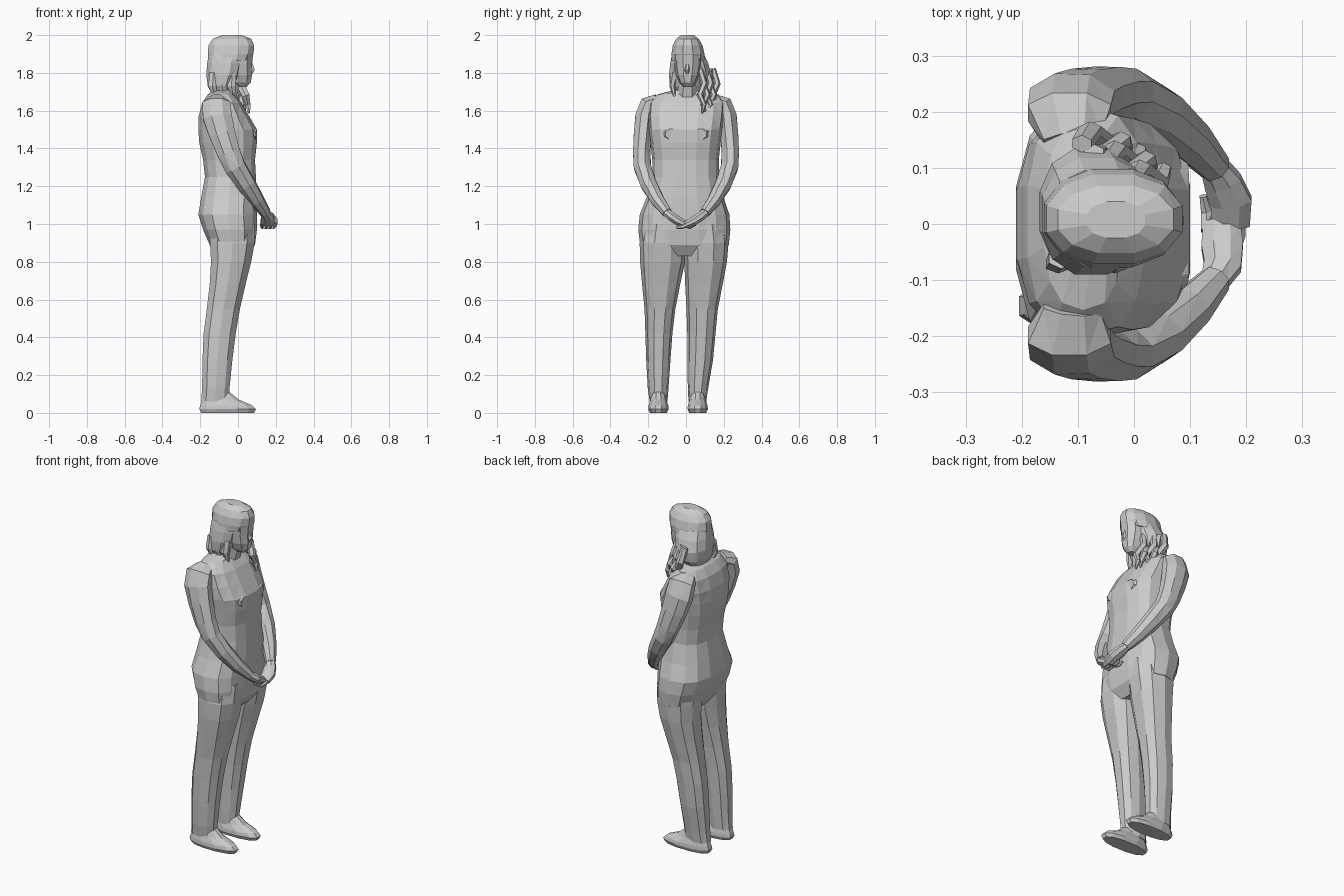
import bpy, bmesh, math
from mathutils import Vector


def build(name, rings):
    """Skin a list of equal-length point rings, capping both ends."""
    bm = bmesh.new()
    loops = [[bm.verts.new(p) for p in r] for r in rings]
    n = len(loops[0])
    for a, b in zip(loops, loops[1:]):
        for i in range(n):
            j = (i + 1) % n
            bm.faces.new((a[i], a[j], b[j], b[i]))
    bm.faces.new(loops[0][::-1])
    bm.faces.new(loops[-1])
    bmesh.ops.recalc_face_normals(bm, faces=bm.faces)
    bmesh.ops.triangulate(bm, faces=bm.faces)
    me = bpy.data.meshes.new(name)
    bm.to_mesh(me)
    bm.free()
    ob = bpy.data.objects.new(name, me)
    bpy.context.collection.objects.link(ob)
    return ob


def oval(i, n, e):
    a = 2 * math.pi * (i + 0.5) / n
    c, s = math.cos(a), math.sin(a)
    return (math.copysign(abs(c) ** (2 / e), c), math.copysign(abs(s) ** (2 / e), s))


def stack(name, levels, n=12, e=2.3):
    """Horizontal sections: z, back x, front x, low y, high y."""
    rings = []
    for z, x0, x1, y0, y1 in levels:
        k = 1 / max(oval(i, n, e)[0] for i in range(n))
        pts = [oval(i, n, e) for i in range(n)]
        rings.append([((x0 + x1) / 2 + (x1 - x0) / 2 * k * c,
                       (y0 + y1) / 2 + (y1 - y0) / 2 * k * s, z) for c, s in pts])
    return build(name, rings)


def tube(name, path, n=8, ref=(1, 0, 0)):
    """Sections square to a path: x, y, z, radius along ref, other radius."""
    pts = [Vector(p[:3]) for p in path]
    rings = []
    for k, p in enumerate(path):
        t = (pts[min(k + 1, len(pts) - 1)] - pts[max(k - 1, 0)]).normalized()
        u = Vector(ref)
        u = (u - t * u.dot(t)).normalized()
        v = t.cross(u)
        rings.append([pts[k] + u * (p[3] * c) + v * (p[4] * s)
                      for c, s in (oval(i, n, 2) for i in range(n))])
    return build(name, rings)


# Torso and hips
stack("torso", [
    (0.83, -0.11, 0.05, -0.16, 0.14), (0.89, -0.15, 0.09, -0.238, 0.222),
    (0.97, -0.185, 0.1, -0.248, 0.23), (1.05, -0.21, 0.1, -0.24, 0.225),
    (1.14, -0.195, 0.1, -0.205, 0.195), (1.25, -0.175, 0.095, -0.175, 0.17),
    (1.34, -0.185, 0.09, -0.175, 0.17), (1.43, -0.205, 0.1, -0.185, 0.18),
    (1.50, -0.21, 0.1, -0.195, 0.19), (1.57, -0.208, 0.06, -0.20, 0.20),
    (1.64, -0.19, 0.02, -0.195, 0.205), (1.685, -0.16, -0.02, -0.15, 0.17),
    (1.71, -0.13, -0.02, -0.06, 0.07)], 14, 2.6)

# Bust
for s in (-1, 1):
    tube("bust", [(-0.02, s * 0.07, 1.49, 0.06, 0.08), (0.05, s * 0.075, 1.48, 0.055, 0.07),
                  (0.095, s * 0.075, 1.475, 0.03, 0.035)], 8, (0, 0, 1))

# Neck
stack("neck", [(1.66, -0.12, -0.01, -0.05, 0.06), (1.73, -0.10, 0.005, -0.04, 0.06),
               (1.80, -0.09, 0.02, -0.04, 0.06)], 8)

# Legs and shoes: z, back, front, outer y, inner y for each side
near = [(0.06, -0.195, -0.05, -0.19, -0.10), (0.13, -0.19, -0.045, -0.20, -0.095),
        (0.28, -0.188, -0.03, -0.208, -0.085), (0.42, -0.182, -0.012, -0.212, -0.075),
        (0.55, -0.165, 0.01, -0.216, -0.06), (0.68, -0.15, 0.04, -0.228, -0.035),
        (0.80, -0.143, 0.07, -0.238, -0.01), (0.90, -0.148, 0.088, -0.24, -0.005),
        (1.00, -0.16, 0.09, -0.22, -0.01)]
far = [(0.06, -0.195, -0.05, 0.015, 0.105), (0.13, -0.19, -0.045, 0.012, 0.115),
       (0.28, -0.188, -0.03, 0.01, 0.14), (0.42, -0.182, -0.012, 0.01, 0.153),
       (0.55, -0.165, 0.01, 0.006, 0.165), (0.68, -0.15, 0.04, 0.0, 0.19),
       (0.80, -0.143, 0.07, -0.004, 0.212), (0.90, -0.148, 0.088, -0.01, 0.22),
       (1.00, -0.16, 0.09, -0.01, 0.205)]
for name, levels, y in (("right", near, -0.146), ("left", far, 0.062)):
    stack(name + "_leg", levels, 10)
    stack(name + "_shoe", [
        (0.0, -0.195, 0.085, y - 0.045, y + 0.045), (0.02, -0.205, 0.095, y - 0.054, y + 0.054),
        (0.04, -0.2, 0.075, y - 0.052, y + 0.052), (0.07, -0.19, 0.005, y - 0.042, y + 0.042),
        (0.11, -0.18, -0.045, y - 0.035, y + 0.035)], 12)

# Arms, clasped hands and fingers
for s, name in ((-1, "right"), (1, "left")):
    d = 0.008 * s
    tube(name + "_arm", [
        (-0.11, s * 0.15, 1.655, 0.055, 0.035), (-0.115, s * 0.19 + d, 1.635, 0.08, 0.05),
        (-0.11, s * 0.212 + d, 1.57, 0.083, 0.052), (-0.085, s * 0.228, 1.48, 0.075, 0.052),
        (-0.05, s * 0.235, 1.38, 0.066, 0.049), (-0.015, s * 0.23, 1.30, 0.06, 0.049),
        (0.045, s * 0.198, 1.21, 0.052, 0.046), (0.10, s * 0.15, 1.125, 0.042, 0.038),
        (0.145, s * 0.10, 1.06, 0.03, 0.028)], 8)
    x = 0.165 + d
    tube(name + "_hand", [
        (0.142, s * 0.105, 1.062, 0.026, 0.024), (0.158, s * 0.075, 1.038, 0.036, 0.026),
        (x, s * 0.04, 1.015, 0.04, 0.026), (x, -s * 0.002, 0.995, 0.036, 0.02)], 8)
    for k in range(3):
        fx = 0.137 + 0.022 * k + d
        tube(name + "_finger", [
            (fx, s * 0.012, 1.0, 0.011, 0.013), (fx, -s * 0.02, 0.985, 0.011, 0.012),
            (fx - 0.006, -s * 0.05, 0.99 - d, 0.007, 0.008)], 6)

# Face with nose
stack("face", [
    (1.725, -0.02, 0.045, -0.012, 0.032), (1.75, -0.06, 0.068, -0.034, 0.052),
    (1.79, -0.07, 0.074, -0.05, 0.068), (1.84, -0.08, 0.074, -0.057, 0.078),
    (1.90, -0.08, 0.08, -0.06, 0.08)], 10)
tube("nose", [(0.062, 0.008, 1.86, 0.012, 0.008), (0.075, 0.006, 1.815, 0.016, 0.014),
              (0.068, 0.006, 1.795, 0.008, 0.01)], 6)

# Hair: crown, hanging back and loose locks
stack("hair_crown", [
    (1.865, -0.155, 0.065, -0.078, 0.10), (1.90, -0.16, 0.082, -0.077, 0.098),
    (1.945, -0.156, 0.086, -0.07, 0.088), (1.98, -0.135, 0.07, -0.052, 0.068),
    (2.0, -0.085, 0.02, -0.025, 0.04)], 12, 2.2)
stack("hair_back", [
    (1.68, -0.135, -0.05, -0.055, 0.09), (1.73, -0.16, -0.015, -0.085, 0.125),
    (1.79, -0.168, 0.015, -0.09, 0.135), (1.85, -0.163, 0.03, -0.084, 0.118),
    (1.90, -0.155, 0.04, -0.074, 0.095)], 12)
for k in range(5):
    y, x = 0.085 + 0.017 * k, 0.03 - 0.022 * k
    w = 0.012 * (-1) ** k
    tube("hair_lock", [
        (x - 0.035, y - 0.01, 1.82, 0.02, 0.016), (x - 0.02, y + w, 1.74, 0.024, 0.018),
        (x + 0.012, y - w, 1.68, 0.022, 0.017), (x + 0.022, y + w, 1.63, 0.016, 0.013),
        (x + 0.03, y, 1.585 + 0.01 * k, 0.005, 0.004)], 6)
for k in range(3):
    x = -0.13 + 0.05 * k
    tube("hair_lock", [(x, -0.06, 1.80, 0.025, 0.02), (x - 0.005, -0.072, 1.73, 0.025, 0.016),
                       (x + 0.008, -0.06, 1.67, 0.008, 0.006)], 6)
